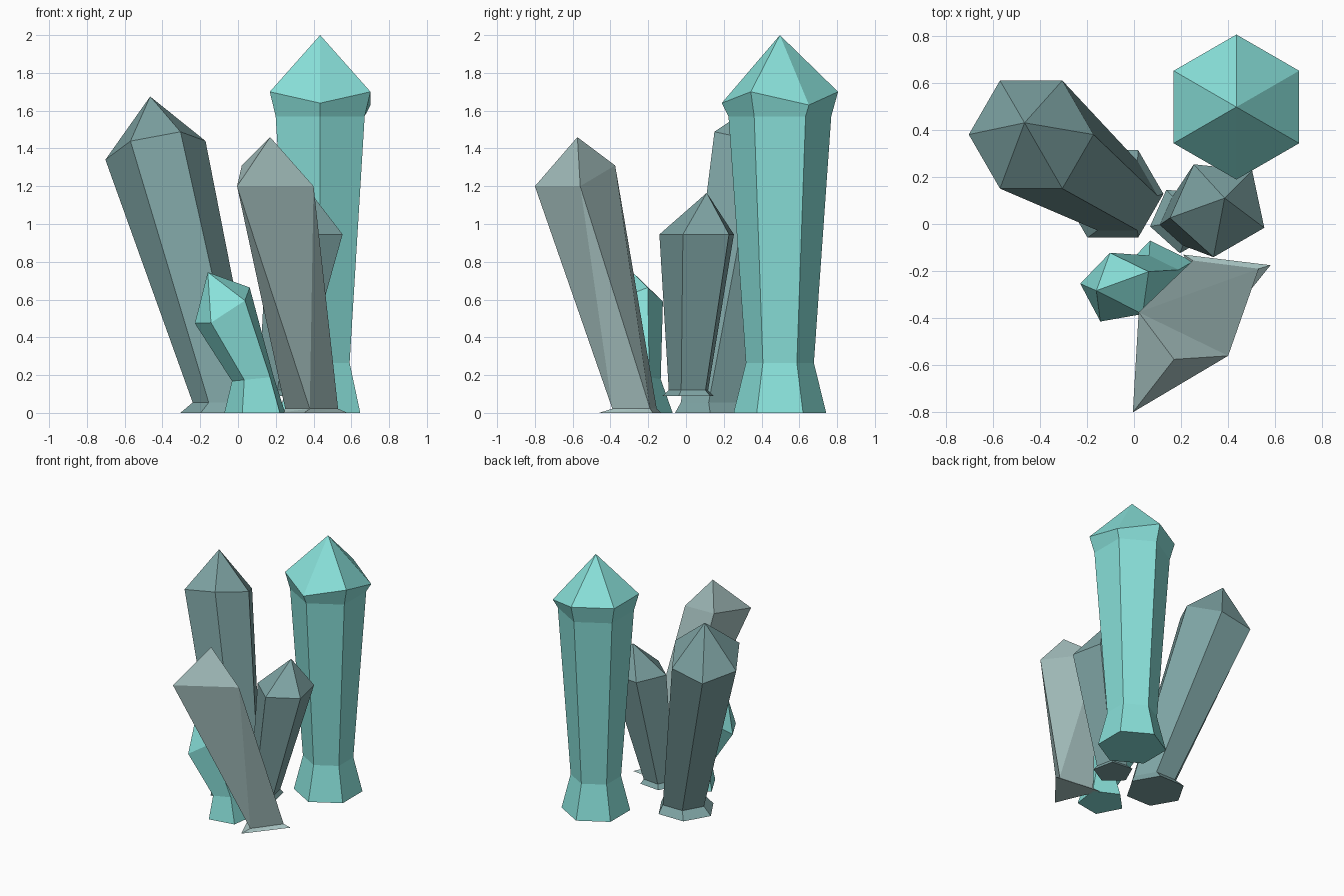
import bpy
from math import cos, sin, radians

if "Cube" in bpy.data.objects:
    bpy.data.objects.remove(bpy.data.objects["Cube"])


def material(name, rgb):
    m = bpy.data.materials.new(name)
    m.diffuse_color = (*rgb, 1)
    m.use_nodes = True
    m.node_tree.nodes["Principled BSDF"].inputs["Base Color"].default_value = m.diffuse_color
    return m


TEAL = material("teal", (0.25, 0.75, 0.70))
DARK = material("dark_teal", (0.21, 0.37, 0.37))
PALE = material("pale_grey", (0.40, 0.56, 0.55))


def ring(n, phase, c, r, slope=(0, 0), lift=None):
    """Regular polygon in plan, on a sloped plane, with optional height offsets."""
    pts = []
    for i in range(n):
        a = radians(phase + 360 * i / n)
        dx, dy = r * cos(a), r * sin(a)
        dz = dx * slope[0] + dy * slope[1] + (lift[i] if lift else 0)
        pts.append((c[0] + dx, c[1] + dy, c[2] + dz))
    return pts


def crystal(name, rings, apex, mat, split=False):
    """Loft the rings from the base up and close them with a pointed tip."""
    n = len(rings[0])
    verts = [p for r in rings for p in r] + [apex]
    faces = [tuple(reversed(range(n)))]
    for k in range(len(rings) - 1):
        for i in range(n):
            j = (i + 1) % n
            a, b = k * n + i, k * n + j
            c, d = b + n, a + n
            faces += [(a, b, c), (a, c, d)] if split else [(a, b, c, d)]
    top = (len(rings) - 1) * n
    faces += [(top + i, top + (i + 1) % n, len(verts) - 1) for i in range(n)]
    me = bpy.data.meshes.new(name)
    me.from_pydata(verts, [], faces)
    me.materials.append(mat)
    bpy.context.collection.objects.link(bpy.data.objects.new(name, me))


# Tall upright hexagonal crystal with flared foot and head
X, Y = 0.435, 0.497
crystal("tall_crystal", [
    ring(6, 30, (X, Y, 0), 0.245),
    ring(6, 30, (X, Y, 0.265), 0.18),
    ring(6, 30, (X, Y, 1.57), 0.272),
    ring(6, 30, (X, Y, 1.70), 0.308, lift=(-0.07, 0, 0, 0, -0.06, 0)),
], (X, Y, 2.0), TEAL)

# Large hexagonal crystal leaning to the back left
crystal("leaning_crystal", [
    ring(6, 0, (-0.09, 0.128, 0), 0.215),
    ring(6, 0, (-0.07, 0.12, 0.055), 0.17),
    ring(6, 0, (-0.437, 0.38, 1.39), 0.265, (0.187, -0.32)),
], (-0.465, 0.43, 1.675), DARK)

# Three-sided twisted crystal leaning forward
crystal("three_sided_crystal", [
    [(0.35, -0.46, 0), (0.58, -0.175, 0), (0.21, -0.13, 0)],
    [(0.38, -0.39, 0.022), (0.53, -0.19, 0.022), (0.25, -0.155, 0.022)],
    [(-0.005, -0.80, 1.20), (0.40, -0.56, 1.20), (0.02, -0.375, 1.31)],
], (0.17, -0.575, 1.46), PALE, split=True)

# Five-sided crystal in the middle, slightly off the ground
crystal("middle_crystal", [
    ring(5, 48, (0.21, 0.02, 0.09), 0.145),
    ring(5, 48, (0.22, 0.02, 0.12), 0.112),
    ring(5, 48, (0.36, 0.07, 0.945), 0.212),
], (0.385, 0.11, 1.165), DARK)

# Short bent five-sided crystal
crystal("short_crystal", [
    ring(5, 100, (0.098, -0.24, 0), 0.172),
    ring(5, 100, (0.085, -0.25, 0.18), 0.118, (0.1, 0)),
    ring(5, 100, (-0.075, -0.275, 0.56), 0.155, (0.6, 0.3)),
], (-0.16, -0.283, 0.745), TEAL)
